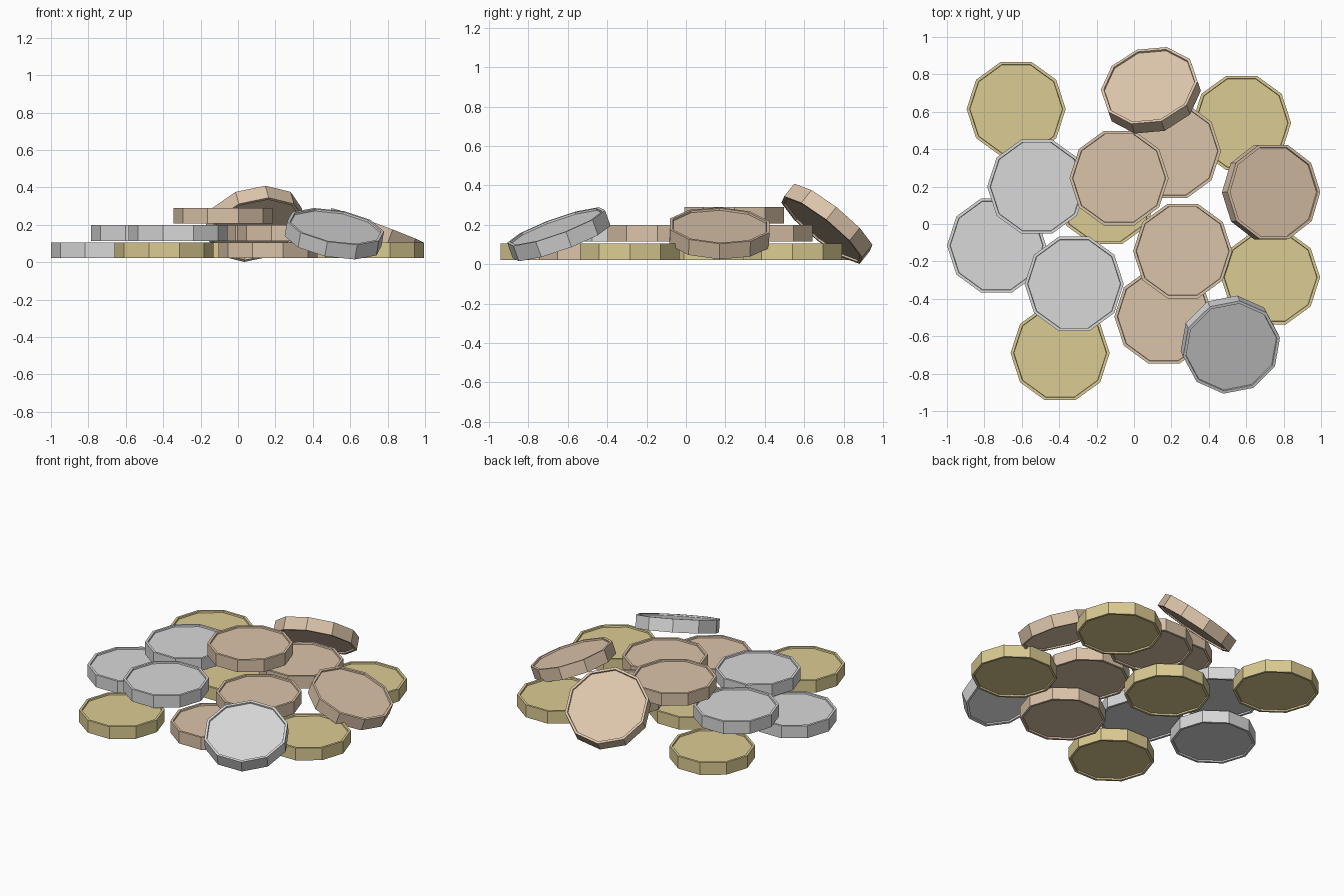
import bpy
import bmesh
import math
from mathutils import Matrix, Vector

cube = bpy.data.objects.get("Cube")
if cube:
    bpy.data.objects.remove(cube, do_unlink=True)

RADIUS, THICK, SIDES = 0.265, 0.084, 10
RIM, RECESS = 0.016, 0.01
LEVELS = [0.064, 0.156, 0.248]


def material(name, rgb):
    mat = bpy.data.materials.new(name)
    mat.use_nodes = True
    mat.diffuse_color = (*rgb, 1)
    mat.node_tree.nodes["Principled BSDF"].inputs["Base Color"].default_value = (*rgb, 1)
    return mat


gold = material("pale_gold", (0.71, 0.60, 0.29))
silver = material("light_silver", (0.69, 0.69, 0.69))
copper = material("pale_copper", (0.71, 0.55, 0.40))


def coin_mesh(name, mat):
    """Ten-sided disc with a raised rim on both faces."""
    bm = bmesh.new()
    bmesh.ops.create_cone(bm, cap_ends=True, segments=SIDES,
                          radius1=RADIUS, radius2=RADIUS, depth=THICK)
    bmesh.ops.recalc_face_normals(bm, faces=bm.faces[:])
    caps = [f for f in bm.faces if abs(f.normal.z) > 0.9]
    bmesh.ops.inset_individual(bm, faces=caps, thickness=RIM)
    bmesh.ops.inset_individual(bm, faces=caps, thickness=0.002, depth=-RECESS)
    mesh = bpy.data.meshes.new(name)
    bm.to_mesh(mesh)
    bm.free()
    mesh.materials.append(mat)
    return mesh


def coin(name, mesh, loc, normal=(0, 0, 1), turn=0):
    """Place a coin by its face normal and the heading of one corner."""
    n = Vector(normal).normalized()
    a = math.radians(turn)
    corner = Vector((math.cos(a), math.sin(a), 0))
    corner.z = -(n.x * corner.x + n.y * corner.y) / n.z
    corner.normalize()
    side = corner.cross(n)
    obj = bpy.data.objects.new(name, mesh)
    bpy.context.collection.objects.link(obj)
    basis = Matrix((side, corner, n)).transposed().to_4x4()
    obj.matrix_world = Matrix.Translation(loc) @ basis
    return obj


gold_mesh = coin_mesh("gold_coin", gold)
silver_mesh = coin_mesh("silver_coin", silver)
copper_mesh = coin_mesh("copper_coin", copper)

# Flat coins: x, y, stacking level
piles = [
    ("gold_coin", gold_mesh, [(-0.63, 0.615, 0), (0.575, 0.54, 0), (-0.145, 0.145, 0),
                              (0.73, -0.285, 0), (-0.395, -0.69, 0)]),
    ("silver_coin", silver_mesh, [(-0.735, -0.115, 0), (-0.52, 0.2, 1), (-0.32, -0.32, 1)]),
    ("copper_coin", copper_mesh, [(0.16, -0.495, 0), (0.26, -0.145, 1),
                                  (0.2, 0.39, 1), (-0.08, 0.245, 2)]),
]
for name, mesh, spots in piles:
    for i, (x, y, level) in enumerate(spots, 1):
        coin(f"{name}_{i}", mesh, (x, y, LEVELS[level]))

# Coins leaning against the pile
coin("leaning_copper_coin_back", copper_mesh, (0.09, 0.715, 0.205), (-0.21, 0.61, 0.76), 185)
coin("leaning_copper_coin_left", copper_mesh, (0.733, 0.17, 0.157), (0.35, 0.03, 0.936), 0)
coin("leaning_silver_coin_front", silver_mesh, (0.515, -0.645, 0.152), (0.16, -0.335, 0.928), 11)
